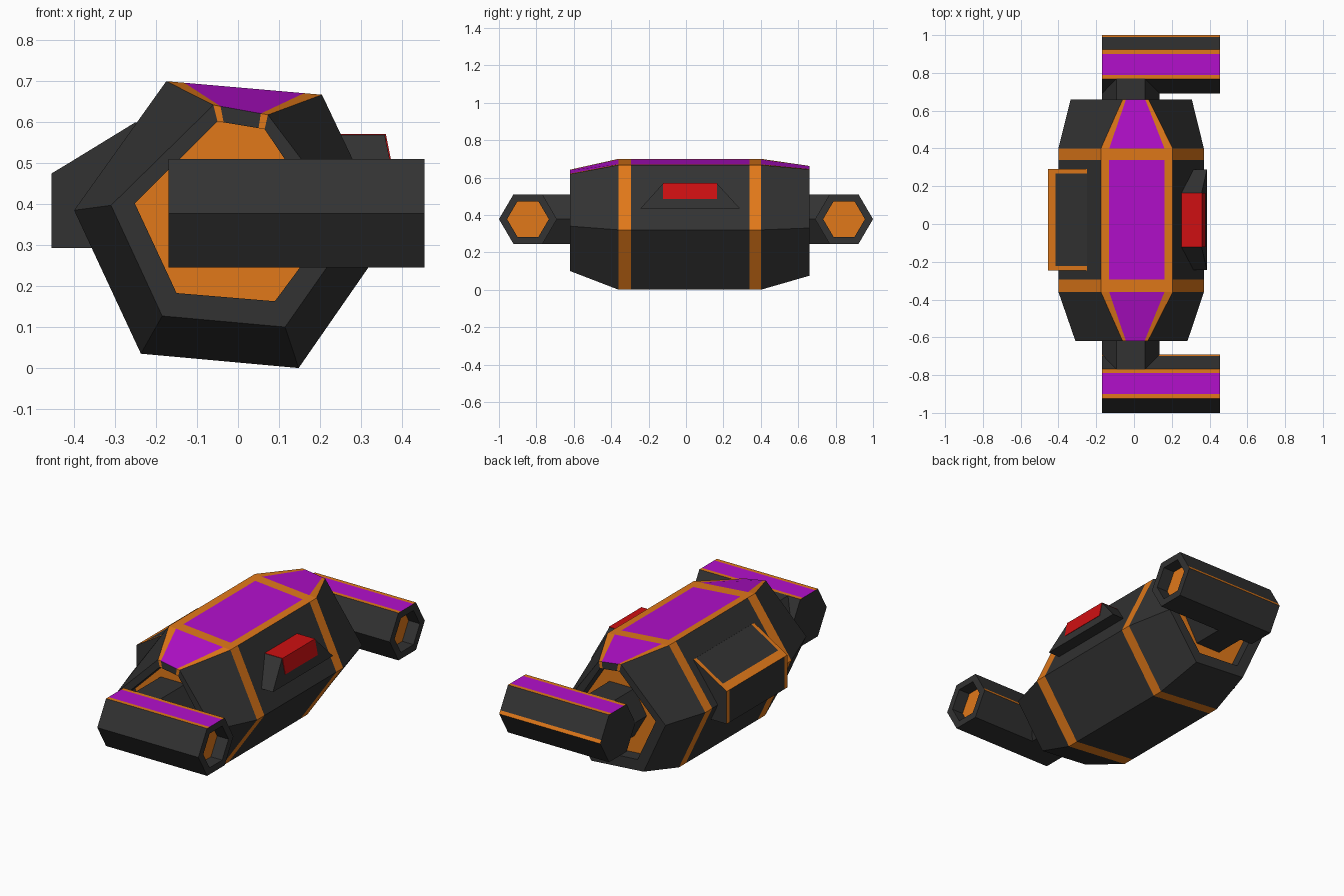
import bpy, bmesh
from math import cos, sin, pi

if "Cube" in bpy.data.objects:
    bpy.data.objects.remove(bpy.data.objects["Cube"])


def material(name, color):
    m = bpy.data.materials.new(name)
    m.diffuse_color = (*color, 1)
    m.use_nodes = True
    m.node_tree.nodes["Principled BSDF"].inputs["Base Color"].default_value = m.diffuse_color
    return m


DARK, ORANGE, PURPLE, RED = range(4)
MATS = [material("dark", (0.032, 0.032, 0.032)),
        material("orange", (0.75, 0.19, 0.01)),
        material("purple", (0.45, 0.005, 0.60)),
        material("red", (0.62, 0.005, 0.006))]


def loft(name, rings, paint=lambda seg, side: DARK, caps=(DARK, DARK)):
    """Skin equal-length rings of 3D points; paint(seg, side) picks the colour."""
    bm = bmesh.new()
    vs = [[bm.verts.new(p) for p in r] for r in rings]
    n = len(rings[0])
    for s in range(len(rings) - 1):
        for i in range(n):
            j = (i + 1) % n
            f = bm.faces.new((vs[s][i], vs[s][j], vs[s + 1][j], vs[s + 1][i]))
            f.material_index = paint(s, i)
    bm.faces.new(vs[0][::-1]).material_index = caps[0]
    bm.faces.new(vs[-1]).material_index = caps[1]
    bmesh.ops.recalc_face_normals(bm, faces=bm.faces)
    me = bpy.data.meshes.new(name)
    bm.to_mesh(me)
    bm.free()
    for m in MATS:
        me.materials.append(m)
    ob = bpy.data.objects.new(name, me)
    bpy.context.collection.objects.link(ob)
    return ob


def at_y(profile, y):
    return [(x, y, z) for x, z in profile]


def hexagon(corners, trim):
    """Six corners, with the top edge split to leave a trim strip on each side."""
    (ax, az), (bx, bz) = corners[:2]
    lerp = lambda t: (ax + (bx - ax) * t, az + (bz - az) * t)
    return [corners[0], lerp(trim), lerp(1 - trim)] + corners[1:]


# Main hull: tilted hexagonal drum, tapered ends with recessed orange plates
middle = hexagon([(-.175, .70), (.205, .667), (.37, .32),
                  (.148, 0), (-.237, .035), (-.40, .385)], .115)
front = hexagon([(-.06, .642), (.073, .618), (.283, .34),
                 (.115, .10), (-.185, .127), (-.31, .397)], .13)
front_in = hexagon([(-.05, .602), (.065, .583), (.225, .345),
                    (.09, .163), (-.15, .183), (-.252, .402)], .13)
back = hexagon([(-.06, .662), (.077, .643), (.306, .33),
                (.122, .075), (-.20, .10), (-.335, .395)], .13)
back_in = hexagon([(-.05, .62), (.07, .605), (.245, .335),
                   (.098, .14), (-.162, .158), (-.275, .40)], .13)


def hull_paint(seg, side):
    if seg in (3, 5):
        return ORANGE
    if seg in (1, 7):
        return ORANGE if side in (0, 2) else DARK
    if seg in (2, 4, 6):
        return {0: ORANGE, 1: PURPLE, 2: ORANGE}.get(side, DARK)
    return DARK


loft("hull", [at_y(front_in, -.55), at_y(front_in, -.62), at_y(front, -.62),
              at_y(middle, -.36), at_y(middle, -.295), at_y(middle, .34),
              at_y(middle, .40), at_y(back, .66), at_y(back_in, .66),
              at_y(back_in, .59)], hull_paint, (ORANGE, ORANGE))

# Barrels and the hexagonal stubs that carry them
barrel = [(-.0775, .1325), (-.055, .1325), (.055, .1325), (.0775, .1325),
          (.145, .017), (.155, 0), (.0775, -.1325), (-.0775, -.1325), (-.155, 0)]
barrel_colors = {0: ORANGE, 1: PURPLE, 2: ORANGE, 4: ORANGE}
CZ = .3775
for label, cy, s in (("front", -.845, -1), ("back", .845, 1)):
    rings = [[(x, cy + k * y, CZ + k * z) for y, z in barrel]
             for x, k in ((-.17, 1), (.455, 1), (.455, .72), (.385, .72))]
    loft(label + "_barrel", rings,
         lambda seg, side: barrel_colors.get(side, DARK) if seg == 0 else DARK,
         (DARK, ORANGE))
    stub = [(-.017 + .153 * cos(i * pi / 3), CZ + .153 * sin(i * pi / 3))
            for i in range(6)]
    loft(label + "_barrel_stub", [at_y(stub, s * .77), at_y(stub, s * .54)])

# Side box on the left, with orange trim round its sloped lid
box = [(-.455, .293), (-.455, .475), (-.415, .499), (-.25, .60),
       (-.20, .57), (-.20, .293)]


def box_paint(seg, side):
    edge = seg != 1
    return ORANGE if side == 1 or (edge and side in (0, 2)) else DARK


loft("side_box", [at_y(box, y) for y in (-.245, -.222, .267, .29)], box_paint)

# Flared housing on the right
loft("sensor_housing", [
    [(.20, -.122, .569), (.20, .165, .569), (.20, .288, .435), (.20, -.243, .435)],
    [(.358, -.122, .569), (.358, .165, .569), (.386, .288, .435), (.386, -.243, .435)]])

# Red lens set into the top of the housing
lens = [(.22, .485), (.378, .485), (.361, .571), (.22, .571)]
loft("sensor_lens", [at_y(lens, -.122), at_y(lens, .165)],
     lambda seg, side: RED, (RED, RED))
